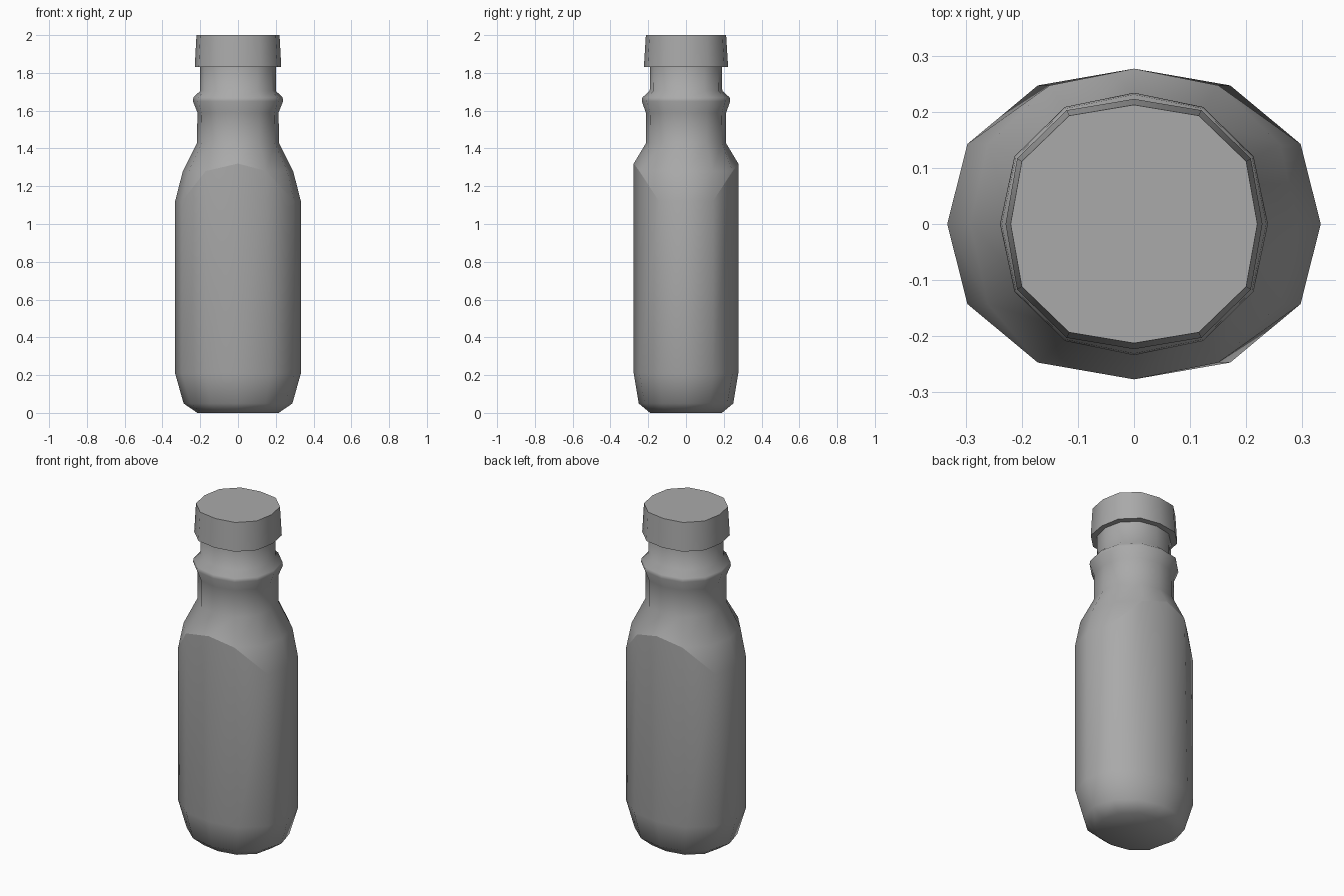
import bpy, bmesh
from math import cos, sin, pi, radians

cube = bpy.data.objects.get("Cube")
if cube:
    bpy.data.objects.remove(cube, do_unlink=True)

SIDES = 12

grey = bpy.data.materials.new("plain grey")
grey.use_nodes = True
colour = (0.4, 0.4, 0.4, 1)
grey.diffuse_color = colour
grey.node_tree.nodes["Principled BSDF"].inputs["Base Color"].default_value = colour


def ring(bm, z, rx, ry, swell=1.0, lift=(0, 0)):
    """Twelve-sided oval; lift raises the points flanking and on the front/back axis."""
    verts = []
    for i in range(SIDES):
        a = 2 * pi * i / SIDES
        k = 1 if i % 3 == 0 else swell
        front = abs(sin(a))
        dz = lift[1] if front > 0.99 else lift[0] if front > 0.8 else 0
        verts.append(bm.verts.new((rx * k * cos(a), ry * k * sin(a), z + dz)))
    return verts


def loft(name, sections, crease=None):
    """Skin a stack of rings, cap both ends and keep one ring creased at front and back."""
    bm = bmesh.new()
    rings = [ring(bm, *s) for s in sections]
    bm.faces.new(rings[0][::-1])
    bm.faces.new(rings[-1])
    for low, high in zip(rings, rings[1:]):
        for i in range(SIDES):
            j = (i + 1) % SIDES
            bm.faces.new((low[i], low[j], high[j], high[i]))
    if crease is not None:
        r = rings[crease]
        for start in (1, 7):
            for i in range(start, start + 4):
                bm.edges.get((r[i], r[i + 1])).smooth = False
    bmesh.ops.remove_doubles(bm, verts=bm.verts, dist=0.001)
    bmesh.ops.recalc_face_normals(bm, faces=bm.faces)
    mesh = bpy.data.meshes.new(name)
    bm.to_mesh(mesh)
    bm.free()
    mesh.materials.append(grey)
    obj = bpy.data.objects.new(name, mesh)
    bpy.context.collection.objects.link(obj)
    bpy.ops.object.select_all(action="DESELECT")
    obj.select_set(True)
    bpy.context.view_layer.objects.active = obj
    bpy.ops.object.shade_smooth_by_angle(angle=radians(48))
    return obj


# Body: rounded base, oval barrel with flat front and back panels, shoulder and collared neck
bottle = loft("bottle", [
    (0.00, 0.215, 0.19, 1.03),
    (0.05, 0.288, 0.25, 1.01),
    (0.21, 0.333, 0.277, 1.03),
    (1.12, 0.333, 0.277, 1.03, (0.16, 0.20)),
    (1.28, 0.292, 0.277, 1.03, (0.0, 0.04)),
    (1.43, 0.217, 0.211, 1.03),
    (1.59, 0.215, 0.213, 1.03),
    (1.65, 0.239, 0.234, 1.03),
    (1.67, 0.236, 0.231, 1.03),
    (1.705, 0.20, 0.192, 1.03),
    (1.85, 0.20, 0.19, 1.03),
], crease=3)

# Panel corners meet the shoulder in a single point
bm = bmesh.new()
bm.from_mesh(bottle.data)
corners = [v for v in bm.verts if abs(v.co.z - 1.28) < 0.001 and abs(v.co.y) > 0.2]
bmesh.ops.remove_doubles(bm, verts=corners, dist=0.04)
bm.to_mesh(bottle.data)
bm.free()

# Cap: slightly tapered screw top
loft("cap", [
    (1.83, 0.229, 0.223, 1.05),
    (2.00, 0.22, 0.2125, 1.05),
])
